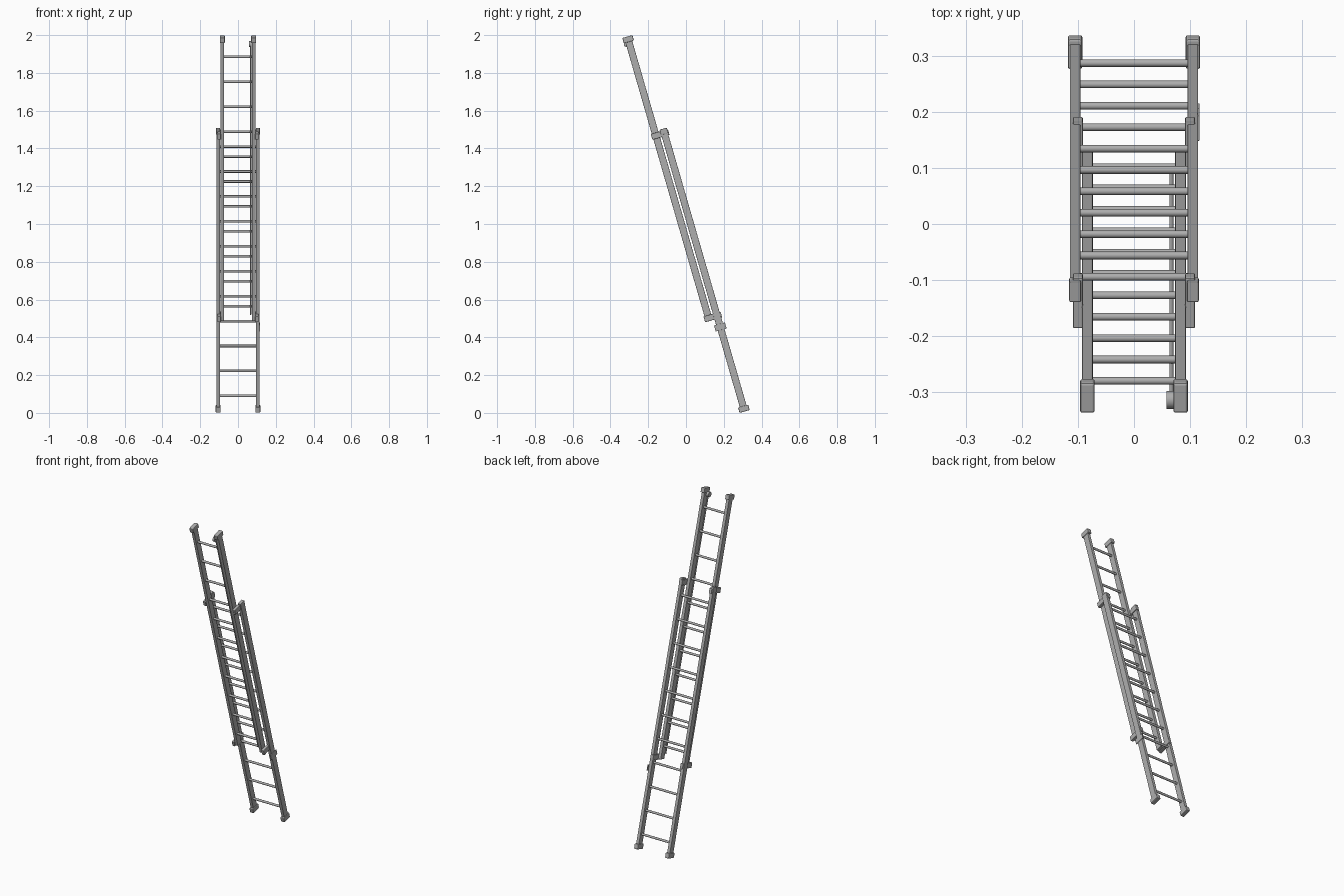
import bpy
import bmesh
from math import radians, sin, cos, tan, pi
from mathutils import Matrix

if "Cube" in bpy.data.objects:
    bpy.data.objects.remove(bpy.data.objects["Cube"], do_unlink=True)

LEAN = radians(16.1)
ROT = Matrix.Rotation(LEAN, 4, 'X')
GAP = 0.0232           # offset of each section from the shared midline
PITCH = 0.132          # rung spacing in height

metal = bpy.data.materials.new("grey_metal")
metal.use_nodes = True
GREY = (0.42, 0.42, 0.42, 1)
metal.diffuse_color = GREY
metal.node_tree.nodes["Principled BSDF"].inputs["Base Color"].default_value = GREY


def place(x, z, v):
    """Leaning frame at height z, v being the offset behind the midline."""
    y = -(z - 1) * tan(LEAN) + v / cos(LEAN)
    return Matrix.Translation((x, y, z)) @ ROT


def finish(name, bm, matrix):
    mesh = bpy.data.meshes.new(name)
    bm.to_mesh(mesh)
    bm.free()
    mesh.materials.append(metal)
    obj = bpy.data.objects.new(name, mesh)
    obj.matrix_world = matrix
    bpy.context.collection.objects.link(obj)
    return obj


def box(name, size, matrix, bevel=0.0):
    bm = bmesh.new()
    bmesh.ops.create_cube(bm, size=1)
    bmesh.ops.scale(bm, vec=size, verts=bm.verts)
    if bevel:
        bmesh.ops.bevel(bm, geom=bm.edges[:], offset=bevel, segments=2,
                        affect='EDGES', profile=0.5)
    return finish(name, bm, matrix)


def rod(name, radius, length, matrix, axis='X', sides=16):
    bm = bmesh.new()
    bmesh.ops.create_cone(bm, cap_ends=True, segments=sides, radius1=radius,
                          radius2=radius, depth=length)
    if axis == 'X':
        bmesh.ops.rotate(bm, matrix=Matrix.Rotation(pi / 2, 3, 'Y'), verts=bm.verts)
    for f in bm.faces:
        f.smooth = len(f.verts) == 4
    for e in bm.edges:
        e.smooth = all(f.smooth for f in e.link_faces)
    return finish(name, bm, matrix)


def section(name, rail_x, v, z_low, z_high, first_rung, cap_z):
    """Two rails, eleven rungs and one pair of end caps."""
    mid = (z_low + z_high) / 2
    length = (z_high - z_low) / cos(LEAN)
    for side, s in (("left", 1), ("right", -1)):
        box(f"{name}_{side}_rail", (0.019, 0.037, length),
            place(s * rail_x, mid, v), 0.002)
        box(f"{name}_{side}_end_cap", (0.026, 0.056, 0.03),
            place(s * rail_x, cap_z, v), 0.004)
    for i in range(11):
        rod(f"{name}_rung_{i + 1}", 0.0068, 2 * rail_x,
            place(0, first_rung + i * PITCH, v))


section("lower", 0.105, GAP, 0.02, 1.503, 0.09, 0.022)
section("upper", 0.083, -GAP, 0.492, 1.98, 0.565, 1.978)

# Guide brackets wrapping both sections, and small caps on the lower rail tops
for side, s in (("left", 1), ("right", -1)):
    for level, z in (("bottom", 0.508), ("top", 1.474)):
        box(f"{level}_{side}_guide_bracket", (0.018, 0.094, 0.032),
            place(s * 0.1, z, 0), 0.003)
    box(f"lower_{side}_rail_tip", (0.021, 0.039, 0.03),
        place(s * 0.105, 1.49, GAP), 0.003)

# Side plate on the outside of the lower left rail
box("side_plate", (0.004, 0.06, 0.033), place(0.115, 0.455, GAP), 0.001)

# Pulley and hoisting rope on the inside of the upper left rail
rod("pulley", 0.016, 0.014, place(0.065, 1.952, -GAP - 0.014), sides=20)
ROPE_LOW, ROPE_HIGH = 0.52, 1.952
rod("rope", 0.0035, (ROPE_HIGH - ROPE_LOW) / cos(LEAN),
    place(0.067, (ROPE_LOW + ROPE_HIGH) / 2, -GAP - 0.013), axis='Z', sides=10)
